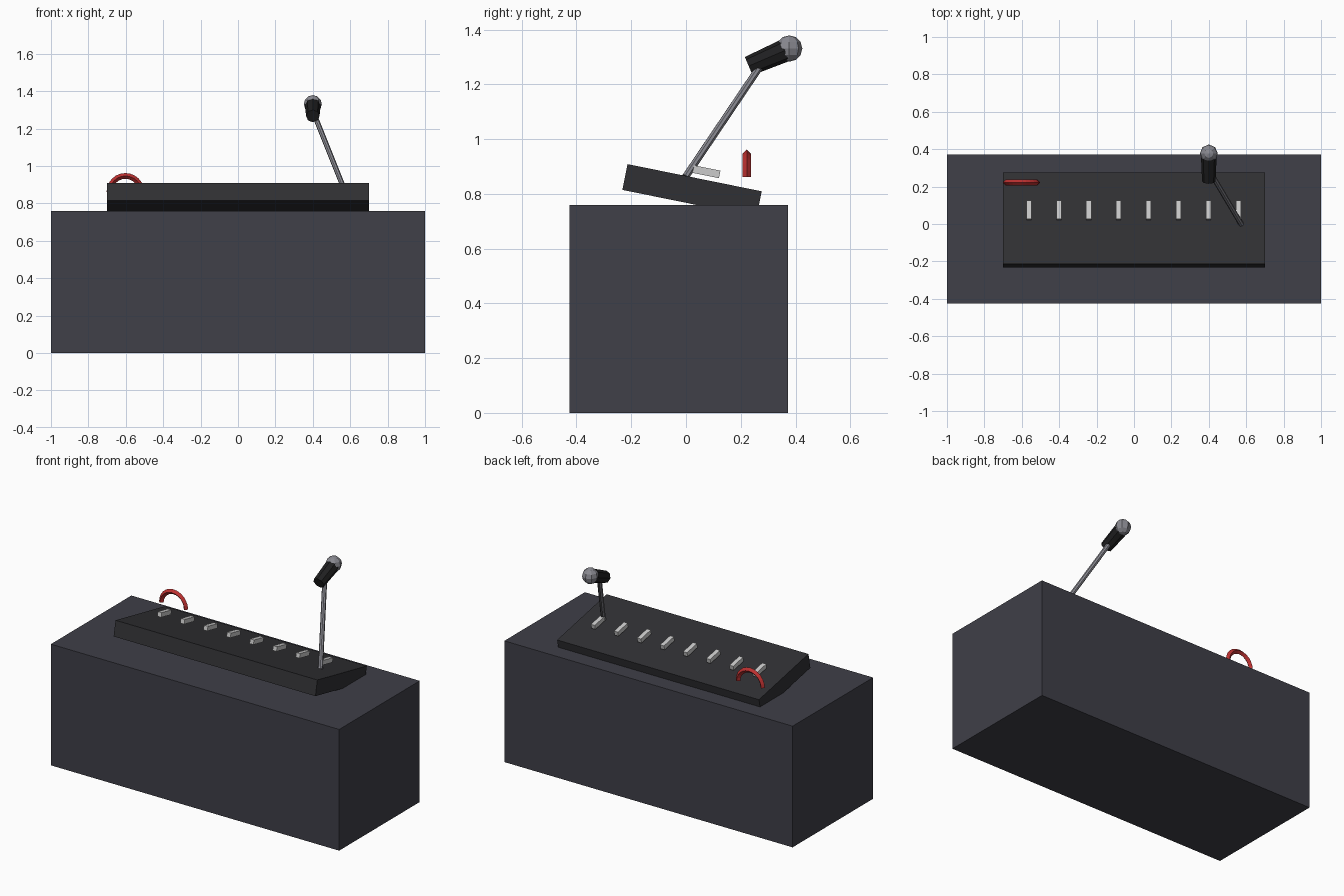
import bpy, math
from mathutils import Vector

if "Cube" in bpy.data.objects:
    bpy.data.objects.remove(bpy.data.objects["Cube"])


def material(name, rgb):
    m = bpy.data.materials.new(name)
    m.diffuse_color = (*rgb, 1)
    m.use_nodes = True
    m.node_tree.nodes["Principled BSDF"].inputs["Base Color"].default_value = m.diffuse_color
    return m


DESK = material("desk_grey", (0.05, 0.05, 0.065))
PANEL = material("panel_black", (0.03, 0.03, 0.034))
RUBBER = material("rubber_black", (0.014, 0.014, 0.015))
STEEL = material("steel", (0.25, 0.25, 0.28))
KEY = material("fader_grey", (0.6, 0.6, 0.6))
RED = material("red", (0.5, 0.03, 0.03))


def finish(name, mat):
    ob = bpy.context.object
    ob.name = name
    ob.data.materials.append(mat)
    return ob


def box(name, loc, size, mat, tilt=0):
    bpy.ops.mesh.primitive_cube_add(size=1, location=loc, rotation=(tilt, 0, 0))
    bpy.context.object.scale = size
    return finish(name, mat)


def rod(name, a, b, r1, r2, sides, mat):
    a, b = Vector(a), Vector(b)
    bpy.ops.mesh.primitive_cone_add(vertices=sides, radius1=r1, radius2=r2,
                                    depth=(b - a).length, location=(a + b) / 2)
    bpy.context.object.rotation_euler = (b - a).to_track_quat('Z', 'Y').to_euler()
    return finish(name, mat)


TILT = -0.2

# Desk body and tilted mixing panel
box("desk", (0, -0.027, 0.38), (2, 0.798, 0.76), DESK)
box("panel", (0, 0.022, 0.812), (1.4, 0.5, 0.096), PANEL, TILT)

# Row of faders
for i in range(8):
    box(f"fader_{i + 1}", (-0.562 + 0.16 * i, 0.074, 0.881),
        (0.027, 0.1, 0.028), KEY, TILT)

# Microphone: stand arm, grip and head
rod("mic_arm", (0.573, -0.001, 0.863), (0.408, 0.277, 1.275), 0.014, 0.014, 8, STEEL)
rod("mic_grip", (0.4, 0.229, 1.267), (0.4, 0.362, 1.324), 0.036, 0.042, 8, RUBBER)
bpy.ops.mesh.primitive_uv_sphere_add(segments=8, ring_count=6, radius=0.048,
                                     location=(0.4, 0.377, 1.331))
finish("mic_head", STEEL)

# Red half ring: a diamond section swept along a half circle
N, M, R, r = 12, 4, 0.085, 0.0155
verts, faces = [], []
for i in range(N + 1):
    u = math.pi * i / N
    for j in range(M):
        v = 2 * math.pi * j / M
        d = R + r * math.cos(v)
        verts.append((d * math.cos(u), r * math.sin(v), d * math.sin(u)))
for i in range(N):
    for j in range(M):
        k = (j + 1) % M
        faces.append((i * M + j, i * M + k, (i + 1) * M + k, (i + 1) * M + j))
faces += [tuple(reversed(range(M))), tuple(range(N * M, N * M + M))]
mesh = bpy.data.meshes.new("half_ring")
mesh.from_pydata(verts, [], faces)
ring = bpy.data.objects.new("half_ring", mesh)
ring.location = (-0.602, 0.222, 0.862)
bpy.context.collection.objects.link(ring)
mesh.materials.append(RED)
# Make the ring's faces point outward
import bmesh
bm = bmesh.new()
bm.from_mesh(mesh)
bmesh.ops.recalc_face_normals(bm, faces=bm.faces)
bm.to_mesh(mesh)
bm.free()
